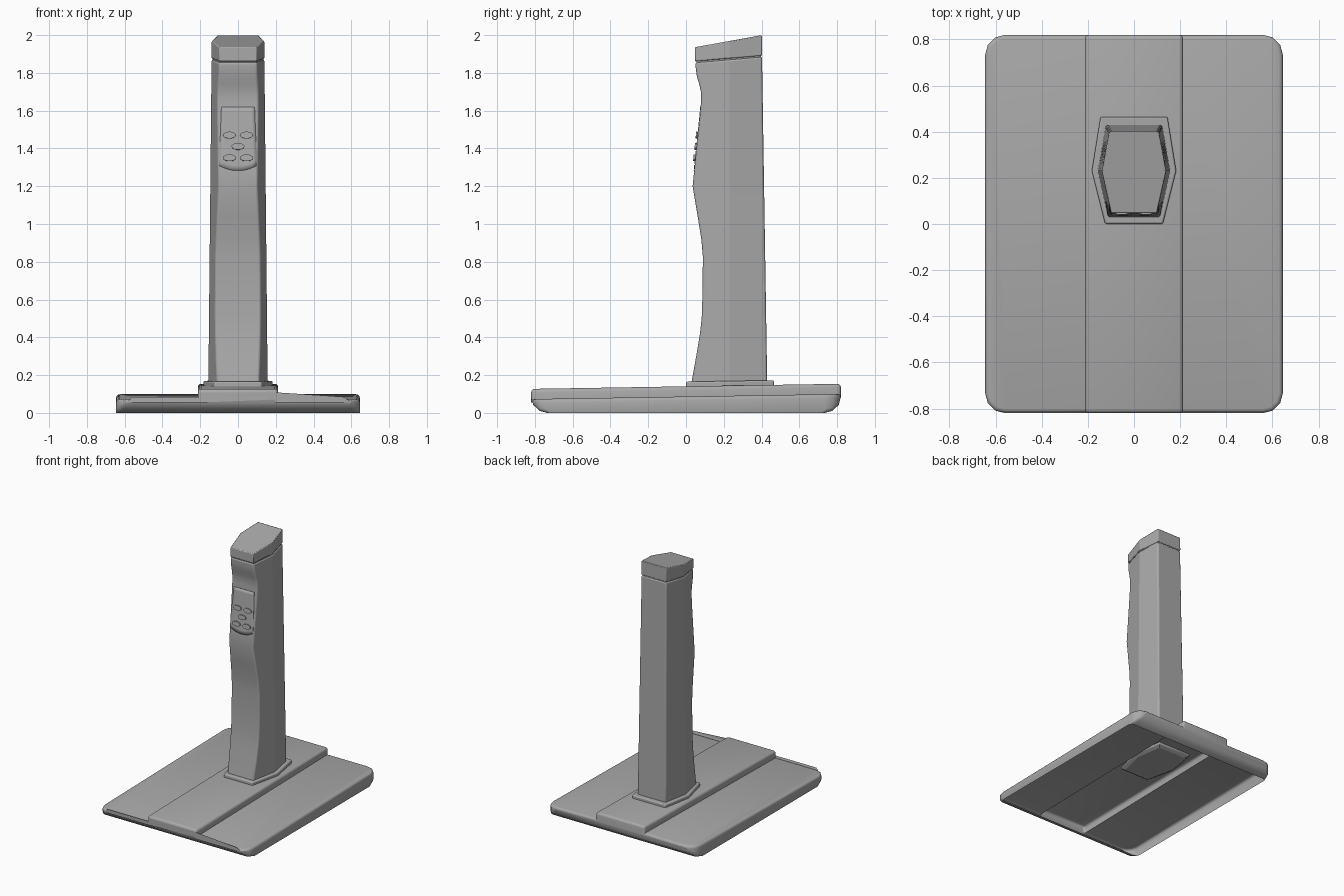
import bpy, bmesh, math

cube = bpy.data.objects.get("Cube")
if cube:
    bpy.data.objects.remove(cube, do_unlink=True)

grey = bpy.data.materials.new("mid_grey")
grey.use_nodes = True
colour = (0.4, 0.4, 0.4, 1)
grey.diffuse_color = colour
grey.node_tree.nodes["Principled BSDF"].inputs["Base Color"].default_value = colour


def finish(obj, angle=20):
    obj.data.materials.append(grey)
    bpy.ops.object.select_all(action="DESELECT")
    obj.select_set(True)
    bpy.context.view_layer.objects.active = obj
    bpy.ops.object.shade_smooth_by_angle(angle=math.radians(angle))
    return obj


def to_object(name, bm, angle=20):
    mesh = bpy.data.meshes.new(name)
    bm.to_mesh(mesh)
    bm.free()
    obj = bpy.data.objects.new(name, mesh)
    bpy.context.collection.objects.link(obj)
    return finish(obj, angle)


def soften(obj, width, segments=3):
    mod = obj.modifiers.new("soft_edges", "BEVEL")
    mod.width, mod.segments = width, segments
    mod.limit_method, mod.angle_limit = "ANGLE", math.radians(40)


def hexagon(z, front, back, mid_half, back_half, slope=0.0, front_half=None):
    """Six-sided column section; z rises towards the back by slope."""
    if front_half is None:
        front_half = mid_half - 0.22 * (MID_Y - front)
    pts = [(-front_half, front), (front_half, front), (mid_half, MID_Y),
           (back_half, back), (-back_half, back), (-mid_half, MID_Y)]
    return [(x, y, z + slope * (y - front)) for x, y in pts]


def loft(name, rings, cap_start=True):
    bm = bmesh.new()
    loops = [[bm.verts.new(p) for p in ring] for ring in rings]
    for a, b in zip(loops, loops[1:]):
        for i in range(len(a)):
            j = (i + 1) % len(a)
            bm.faces.new((a[i], a[j], b[j], b[i]))
    if cap_start:
        bm.faces.new(loops[0][::-1])
    bm.faces.new(loops[-1])
    bmesh.ops.recalc_face_normals(bm, faces=bm.faces)
    return to_object(name, bm)


MID_Y = 0.23
HALF_Y = 0.82
RISE = 0.027

# Base: stepped section drawn along y, sloping up to the back, open underneath
section = [(-0.645, 0), (-0.645, 0.073), (-0.213, 0.073), (-0.213, 0.127),
           (0.213, 0.127), (0.213, 0.073), (0.645, 0.073), (0.645, 0)]
bm = bmesh.new()
ends = [[bm.verts.new((x, y, z + (RISE if y > 0 and z > 0 else 0))) for x, z in section]
        for y in (-HALF_Y, HALF_Y)]
for i in range(len(section)):
    j = (i + 1) % len(section)
    bm.faces.new((ends[0][i], ends[0][j], ends[1][j], ends[1][i]))
bm.faces.new(ends[0])
bm.faces.new(ends[1])
bmesh.ops.recalc_face_normals(bm, faces=bm.faces)
corners = [e for e in bm.edges if all(abs(v.co.x) > 0.6 for v in e.verts)
           and abs(e.verts[0].co.y - e.verts[1].co.y) < 0.01]
bmesh.ops.bevel(bm, geom=corners, offset=0.085, segments=3, profile=0.5, affect="EDGES")
rims = [e for e in bm.edges if e.is_convex and e.calc_face_angle(0) > math.radians(50)
        and max(v.co.z for v in e.verts) > 0.01]
bmesh.ops.bevel(bm, geom=rims, offset=0.018, segments=3, profile=0.5, affect="EDGES")
under = [f for f in bm.faces if all(v.co.z < 0.001 for v in f.verts)]
bmesh.ops.delete(bm, geom=under, context="FACES_ONLY")
to_object("base", bm, 35)

# Collar around the foot of the column, with a sloped lip below the deck
tilt = RISE / (2 * HALF_Y)
collar = loft("collar", [
    hexagon(0.115, 0.03, 0.435, 0.155, 0.12, tilt, 0.11),
    hexagon(0.130, 0.0, 0.465, 0.183, 0.145, tilt, 0.125),
    hexagon(0.165, 0.0, 0.465, 0.183, 0.145, tilt, 0.125)])
soften(collar, 0.008)

# Column: front profile as (height, y) pairs
profile = [(0.15, 0.027), (0.3, 0.054), (0.42, 0.074), (0.5, 0.083), (0.65, 0.088),
           (0.83, 0.089), (0.92, 0.081), (1.05, 0.06), (1.2, 0.035), (1.3, 0.045),
           (1.45, 0.061), (1.6, 0.076), (1.66, 0.08), (1.7, 0.079), (1.74, 0.07),
           (1.78, 0.058), (1.82, 0.052), (1.855, 0.05)]


def front_y(z):
    for (z0, y0), (z1, y1) in zip(profile, profile[1:]):
        if z <= z1:
            return y0 + (y1 - y0) * (z - z0) / (z1 - z0)
    return profile[-1][1]


def column_ring(z, front, slope=0.0, inset=0.0):
    t = (z - 0.15) / 1.7
    return hexagon(z, front + inset, 0.43 - 0.027 * t - inset,
                   0.157 - 0.017 * t - inset, 0.122 - 0.014 * t - inset, slope)


SEAM = 0.085
rings = [column_ring(z, y, SEAM if z > 1.83 else 0) for z, y in profile]
soften(loft("column", rings), 0.01)

# Recessed seam and sloping cap
loft("seam", [column_ring(z, 0.05, SEAM, 0.006) for z in (1.84, 1.87)])
cap = loft("cap", [column_ring(1.861, 0.047, SEAM), column_ring(1.936, 0.047, 0.18)])
soften(cap, 0.005, 2)

# Control panel: thin plate following the front face, bowed lower edge
bm = bmesh.new()
cols, rows = 10, 12
grid = []
for r in range(rows + 1):
    line = []
    for c in range(cols + 1):
        u, v = 2 * c / cols - 1, r / rows
        low = 1.282 + 0.028 * u * u
        z = low + (1.62 - low) * v
        line.append(bm.verts.new((u * (0.1 - 0.012 * v), front_y(z) - 0.0005, z)))
    grid.append(line)
for a, b in zip(grid, grid[1:]):
    for i in range(cols):
        bm.faces.new((a[i], a[i + 1], b[i + 1], b[i]))
panel = to_object("control_panel", bm)
plate = panel.modifiers.new("plate", "SOLIDIFY")
plate.thickness, plate.offset = 0.002, 1

# Five oval buttons
for x, z in [(-0.045, 1.47), (0.045, 1.47), (0, 1.41), (-0.045, 1.35), (0.045, 1.35)]:
    bpy.ops.mesh.primitive_cylinder_add(vertices=24, radius=1, depth=2,
                                        location=(x, front_y(z), z),
                                        rotation=(math.radians(84), 0, 0))
    button = bpy.context.object
    button.name = "button"
    button.scale = (0.034, 0.018, 0.011)
    finish(button, 30)
